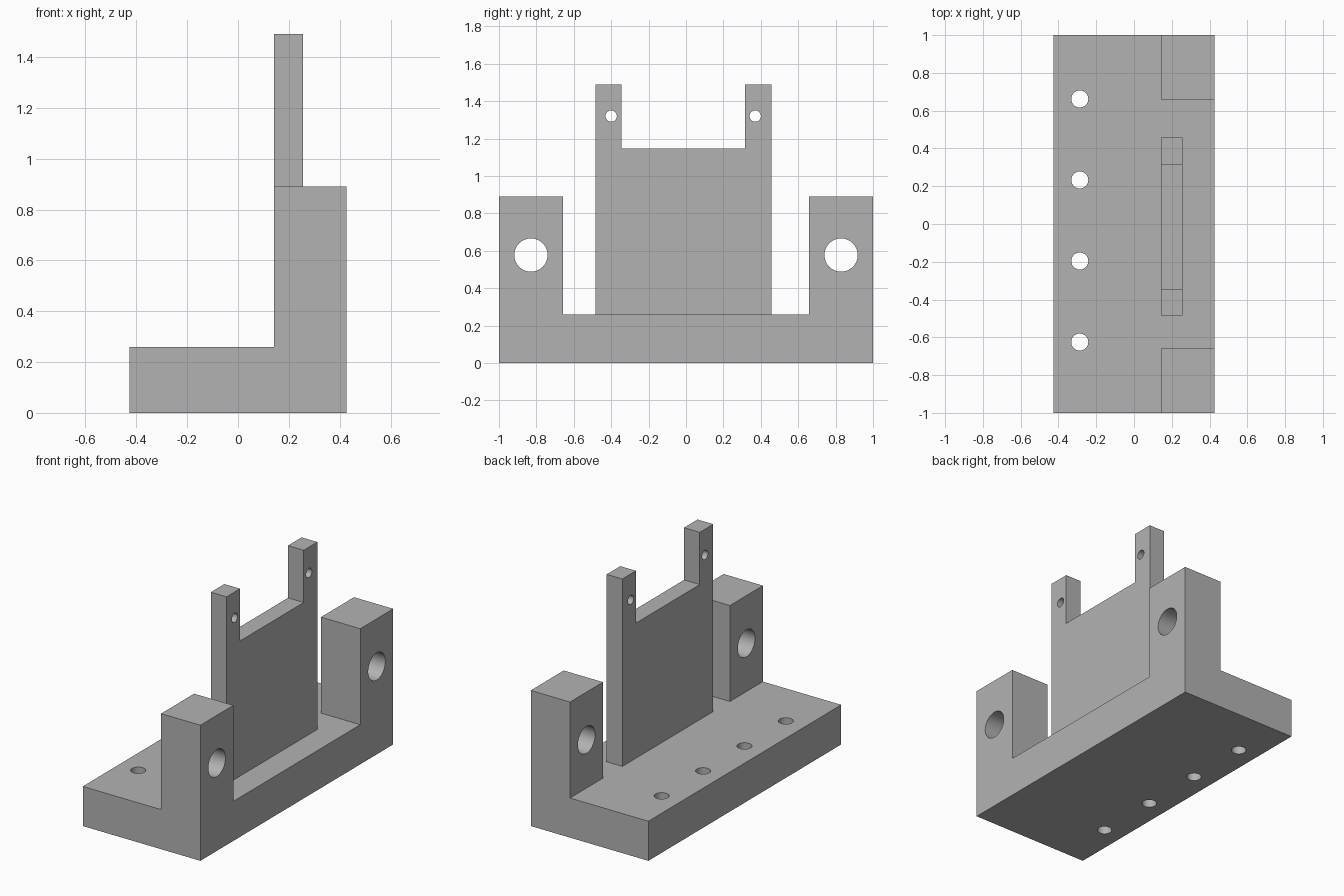
import bpy, bmesh, math
from mathutils import Matrix, Vector

if "Cube" in bpy.data.objects:
    bpy.data.objects.remove(bpy.data.objects["Cube"])

grey = bpy.data.materials.new("plain grey")
grey.diffuse_color = (0.45, 0.45, 0.45, 1)
grey.use_nodes = True
grey.node_tree.nodes["Principled BSDF"].inputs["Base Color"].default_value = grey.diffuse_color


def add_object(name, bm):
    bmesh.ops.recalc_face_normals(bm, faces=bm.faces)
    mesh = bpy.data.meshes.new(name)
    bm.to_mesh(mesh)
    bm.free()
    mesh.materials.append(grey)
    obj = bpy.data.objects.new(name, mesh)
    bpy.context.collection.objects.link(obj)
    return obj


def prism(name, profile, direction):
    """Extrude a closed planar outline along a vector."""
    bm = bmesh.new()
    face = bm.faces.new([bm.verts.new(p) for p in profile])
    new = bmesh.ops.extrude_face_region(bm, geom=[face])["geom"]
    verts = [g for g in new if isinstance(g, bmesh.types.BMVert)]
    bmesh.ops.translate(bm, vec=direction, verts=verts)
    return add_object(name, bm)


def box(name, x, y, z):
    profile = [(x[0], y[0], z[0]), (x[1], y[0], z[0]), (x[1], y[0], z[1]), (x[0], y[0], z[1])]
    return prism(name, profile, (0, y[1] - y[0], 0))


def drill(name, centre, radius, axis):
    bm = bmesh.new()
    turn = Vector((0, 0, 1)).rotation_difference(Vector(axis)).to_matrix().to_4x4()
    bmesh.ops.create_cone(bm, cap_ends=True, segments=48, radius1=radius, radius2=radius,
                          depth=1.2, matrix=Matrix.Translation(centre) @ turn)
    return add_object(name, bm)


def cut(obj, cutters):
    bpy.context.view_layer.objects.active = obj
    for c in cutters:
        mod = obj.modifiers.new("cut", 'BOOLEAN')
        mod.operation, mod.solver, mod.object = 'DIFFERENCE', 'EXACT', c
        bpy.ops.object.modifier_apply(modifier=mod.name)
        bpy.data.objects.remove(c)
    bpy.ops.object.select_all(action='DESELECT')
    obj.select_set(True)
    bpy.ops.object.shade_smooth_by_angle(angle=math.radians(30))


# Base with two upright lugs: L-shaped section, gap cut between the lugs
W, STEP, BASE, LUG = 0.427, 0.142, 0.26, 0.89
outline = [(-W, 0), (W, 0), (W, LUG), (STEP, LUG), (STEP, BASE), (-W, BASE)]
base = prism("base_with_lugs", [(x, -1, z) for x, z in outline], (0, 2, 0))
cutters = [box("gap_cutter", (STEP - 0.1, 0.6), (-0.658, 0.658), (BASE, 1.2))]
# Large cross holes in the lugs
cutters += [drill("lug_hole", (0.3, y, 0.577), 0.089, (1, 0, 0)) for y in (-0.829, 0.829)]
# Row of mounting holes
cutters += [drill("mount_hole", (-0.287, -0.625 + 0.429 * i, 0.13), 0.045, (0, 0, 1))
            for i in range(4)]
cut(base, cutters)

# Thin upright plate with two ears
plate = box("upright_plate", (STEP, 0.256), (-0.485, 0.457), (BASE, 1.49))
cutters = [box("notch_cutter", (0, 0.5), (-0.345, 0.316), (1.147, 1.7))]
cutters += [drill("ear_hole", (0.2, y, 1.32), 0.03, (1, 0, 0)) for y in (-0.4, 0.37)]
cut(plate, cutters)
